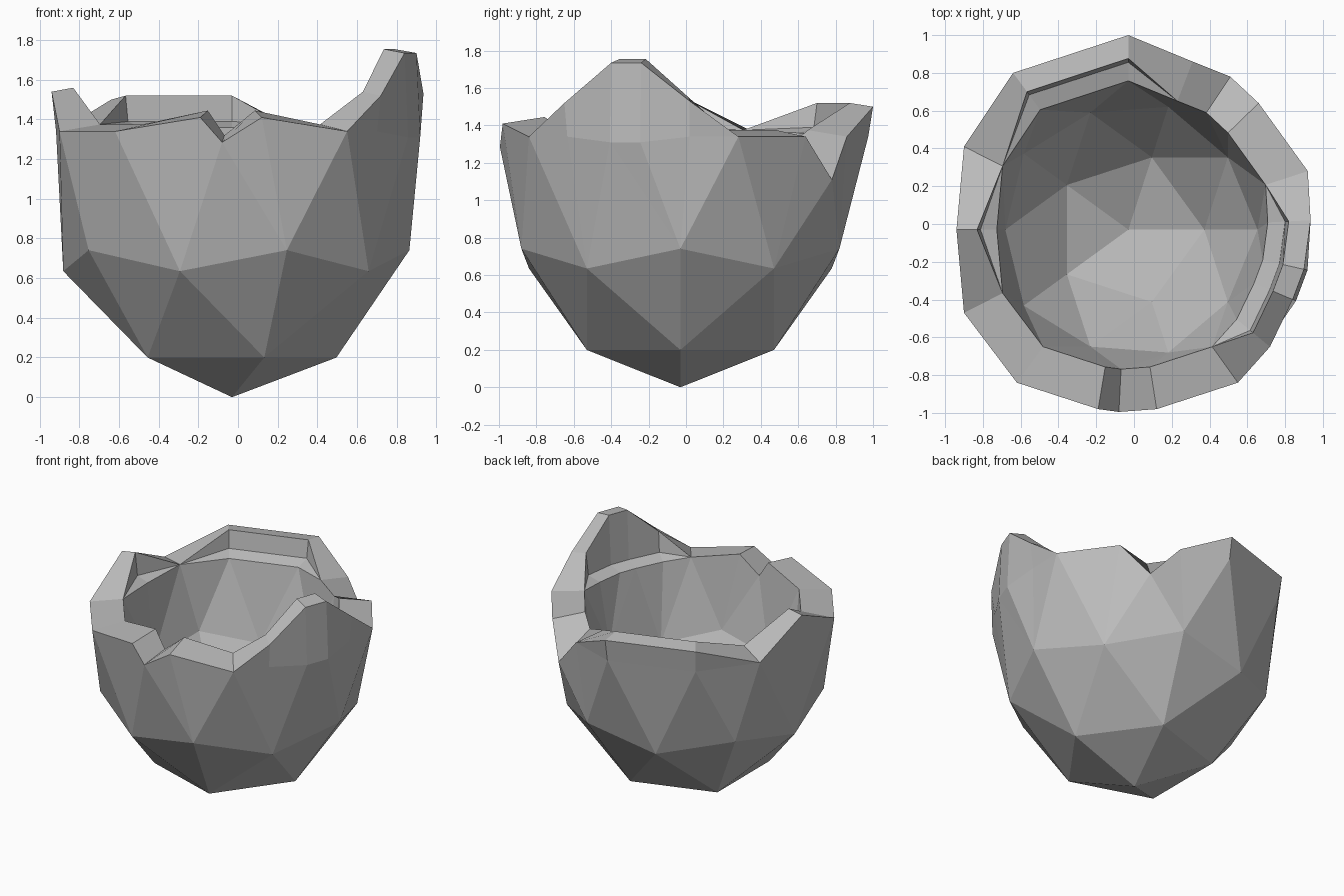
import bpy, bmesh
from math import sin, cos, radians
from mathutils import Vector

cube = bpy.data.objects.get("Cube")
if cube:
    bpy.data.objects.remove(cube)

CENTRE = Vector((-0.03, -0.03, 1.34))   # centre of the faceted egg
WALL = 0.765                            # inner surface relative to outer

# Broken edge, counterclockwise: x, y, z, and whether it is a facet corner
EDGE = [
    (0.92, 0.28, 1.34, True), (0.66, 0.64, 1.34, False),
    (0.51, 0.78, 1.11, True), (0.31, 0.86, 1.34, False),
    (-0.03, 1.0, 1.5, True), (-0.64, 0.8, 1.5, True),
    (-0.9, 0.41, 1.34, True), (-0.94, -0.03, 1.54, False),
    (-0.9, -0.47, 1.34, True), (-0.62, -0.84, 1.34, True),
    (-0.19, -0.98, 1.41, False), (-0.08, -0.995, 1.285, True),
    (0.12, -0.98, 1.41, False), (0.55, -0.84, 1.34, True),
    (0.72, -0.65, 1.52, False), (0.84, -0.4, 1.735, True),
    (0.9, -0.24, 1.735, False), (0.935, 0.02, 1.53, False),
]


def shrink(x, y, factor, z):
    """Move a point towards the vertical axis of the egg."""
    return Vector((CENTRE.x + (x - CENTRE.x) * factor,
                   CENTRE.y + (y - CENTRE.y) * factor, z))


def column(x, y, z):
    """Points over the rim: outer base, outer top, inner top, ledge, bowl."""
    top = Vector((x, y, z))
    if z > 1.45:
        base = shrink(x, y, 1.02 if z > 1.7 else 0.975, 1.31 if z > 1.7 else 1.34)
        return [base, top, shrink(x, y, 0.88, z + 0.02),
                shrink(x, y, 0.86, 1.39), shrink(x, y, WALL, 1.36)]
    inner = shrink(x, y, WALL, max(z + 0.035, 1.32))
    return [top, top, inner, inner, inner]


def bowl(bm, rim, scale):
    """Lower half of the faceted egg, stitched up to a rim of vertices."""
    def ring_vert(angle, radius, height):
        a = radians(angle)
        p = Vector((cos(a) * radius, sin(a) * radius, height * CENTRE.z))
        return bm.verts.new(CENTRE + p * scale)

    bottom = ring_vert(0, 0, -1)
    low = [ring_vert(72 * k, 0.526, -0.851) for k in range(5)]
    mid = []
    for k in range(5):
        mid.append(ring_vert(72 * k, 0.894, -0.447))
        mid.append(ring_vert(72 * k + 36, 0.851, -0.526))
    for k in range(5):
        n = (k + 1) % 5
        a, b, c = mid[2 * k], mid[2 * k + 1], mid[2 * n]
        for tri in ((bottom, low[n], low[k]), (low[k], low[n], b),
                    (low[k], b, a), (low[n], c, b)):
            bm.faces.new(tri)
    # fan each mid vertex to the rim; step to the next one at facet corners
    m = 0
    for i, vert in enumerate(rim):
        if EDGE[i][3]:
            bm.faces.new((mid[m % 10], mid[(m + 1) % 10], vert))
            m += 1
        bm.faces.new((mid[m % 10], rim[(i + 1) % len(rim)], vert))


bm = bmesh.new()
columns = [[bm.verts.new(p) for p in column(*e[:3])] for e in EDGE]

# Rim surface between neighbouring columns
for i, col in enumerate(columns):
    nxt = columns[(i + 1) % len(columns)]
    for j in range(4):
        bm.faces.new((col[j], nxt[j], nxt[j + 1], col[j + 1]))

# Outer and inner bowls
bowl(bm, [c[0] for c in columns], 1.0)
bowl(bm, [c[4] for c in columns], WALL)

bmesh.ops.remove_doubles(bm, verts=bm.verts, dist=0.0005)
bmesh.ops.recalc_face_normals(bm, faces=bm.faces)

mesh = bpy.data.meshes.new("broken_shell")
bm.to_mesh(mesh)
bm.free()
shell = bpy.data.objects.new("broken_shell", mesh)
bpy.context.collection.objects.link(shell)

# Plain grey shell
grey = bpy.data.materials.new("shell_grey")
grey.use_nodes = True
colour = (0.5, 0.5, 0.5, 1.0)
grey.diffuse_color = colour
grey.node_tree.nodes["Principled BSDF"].inputs["Base Color"].default_value = colour
mesh.materials.append(grey)
